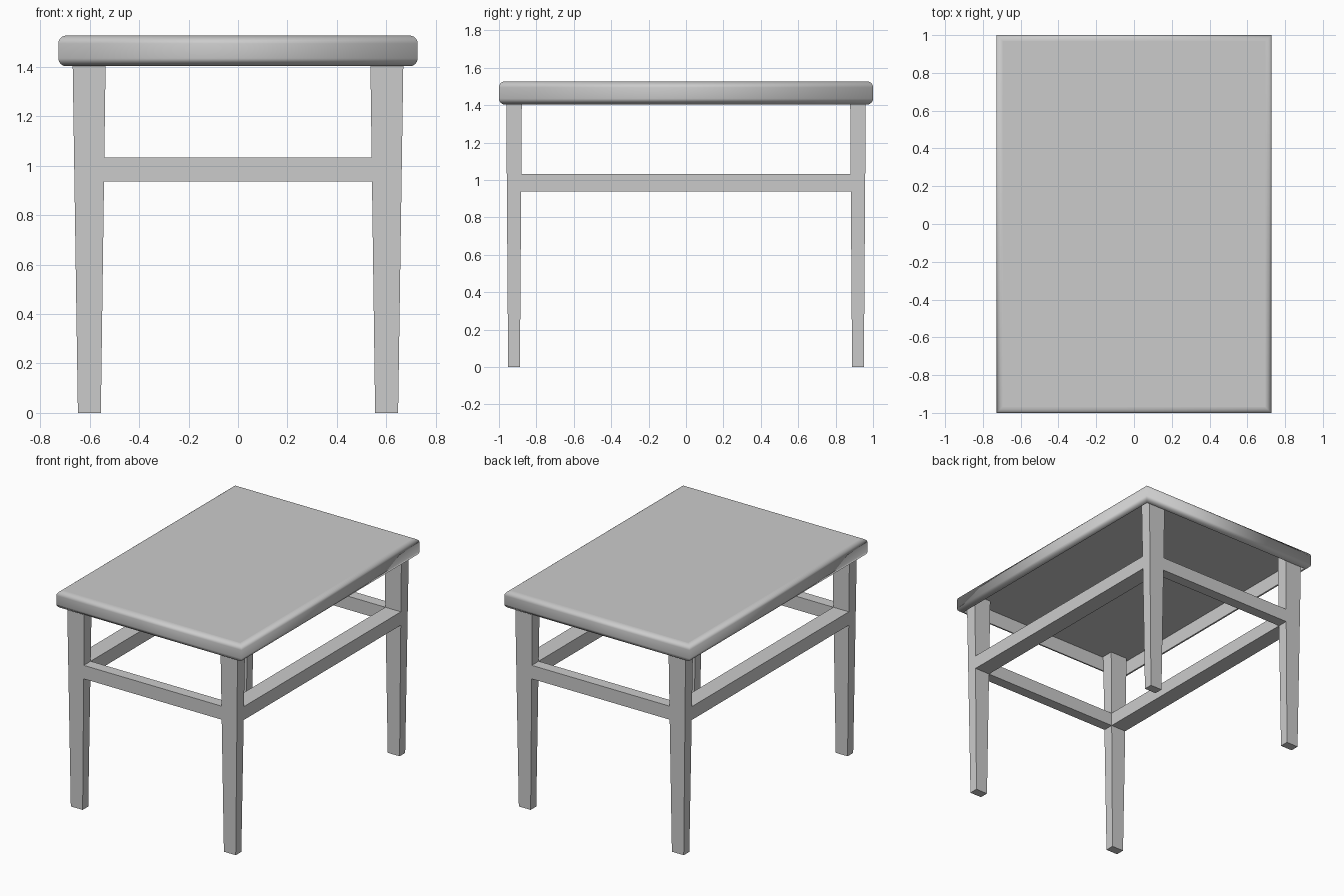
import bpy, bmesh, math

if "Cube" in bpy.data.objects:
    bpy.data.objects.remove(bpy.data.objects["Cube"])


def ring(bm, x0, x1, y0, y1, z):
    return [bm.verts.new(p) for p in ((x0, y0, z), (x1, y0, z), (x1, y1, z), (x0, y1, z))]


def loft(bm, rings):
    """Skin four-sided rings and cap both ends; returns side faces per level."""
    levels = []
    for a, b in zip(rings, rings[1:]):
        levels.append([bm.faces.new((a[i], a[(i + 1) % 4], b[(i + 1) % 4], b[i])) for i in range(4)])
    bm.faces.new(rings[0][::-1])
    bm.faces.new(rings[-1])
    return levels


def finish(bm, name):
    bm.normal_update()
    mesh = bpy.data.meshes.new(name)
    bm.to_mesh(mesh)
    bm.free()
    ob = bpy.data.objects.new(name, mesh)
    bpy.context.collection.objects.link(ob)
    return ob


# Table top: rounded smooth rim, hollow underneath
HX, HY, BOTTOM, TOP, R, CEILING = 0.727, 1.0, 1.403, 1.527, 0.032, 1.507
profile = [(R, CEILING)]  # (inset, height)
STEPS = 6
for zc, start in ((BOTTOM + R, -90), (TOP - R, 0)):
    for i in range(STEPS + 1):
        a = math.radians(start + 90 * i / STEPS)
        profile.append((R - R * math.cos(a), zc + R * math.sin(a)))
bm = bmesh.new()
levels = loft(bm, [ring(bm, -HX + d, HX - d, -HY + d, HY - d, z) for d, z in profile])
for level in levels[1:]:
    for face in level:
        face.smooth = True
finish(bm, "table_top")

# One tapered leg with half of each rail, mirrored to all four corners
def leg_ring(bm, z):
    t = z / 1.403
    return ring(bm, 0.555 - 0.019 * t, 0.648 + 0.021 * t,
                0.888 - 0.010 * t, 0.951 + 0.010 * t, z)


bm = bmesh.new()
levels = loft(bm, [leg_ring(bm, z) for z in (0, 0.937, 1.033, CEILING)])
front_side, _, _, inner_side = levels[1]
for face, axis in ((inner_side, 0), (front_side, 1)):
    end = bmesh.ops.extrude_discrete_faces(bm, faces=[face])["faces"][0]
    for v in end.verts:
        v.co[axis] = 0
    bmesh.ops.delete(bm, geom=[end], context='FACES_ONLY')
frame = finish(bm, "legs_and_rails")
mirror = frame.modifiers.new("Mirror", 'MIRROR')
mirror.use_axis = (True, True, False)
